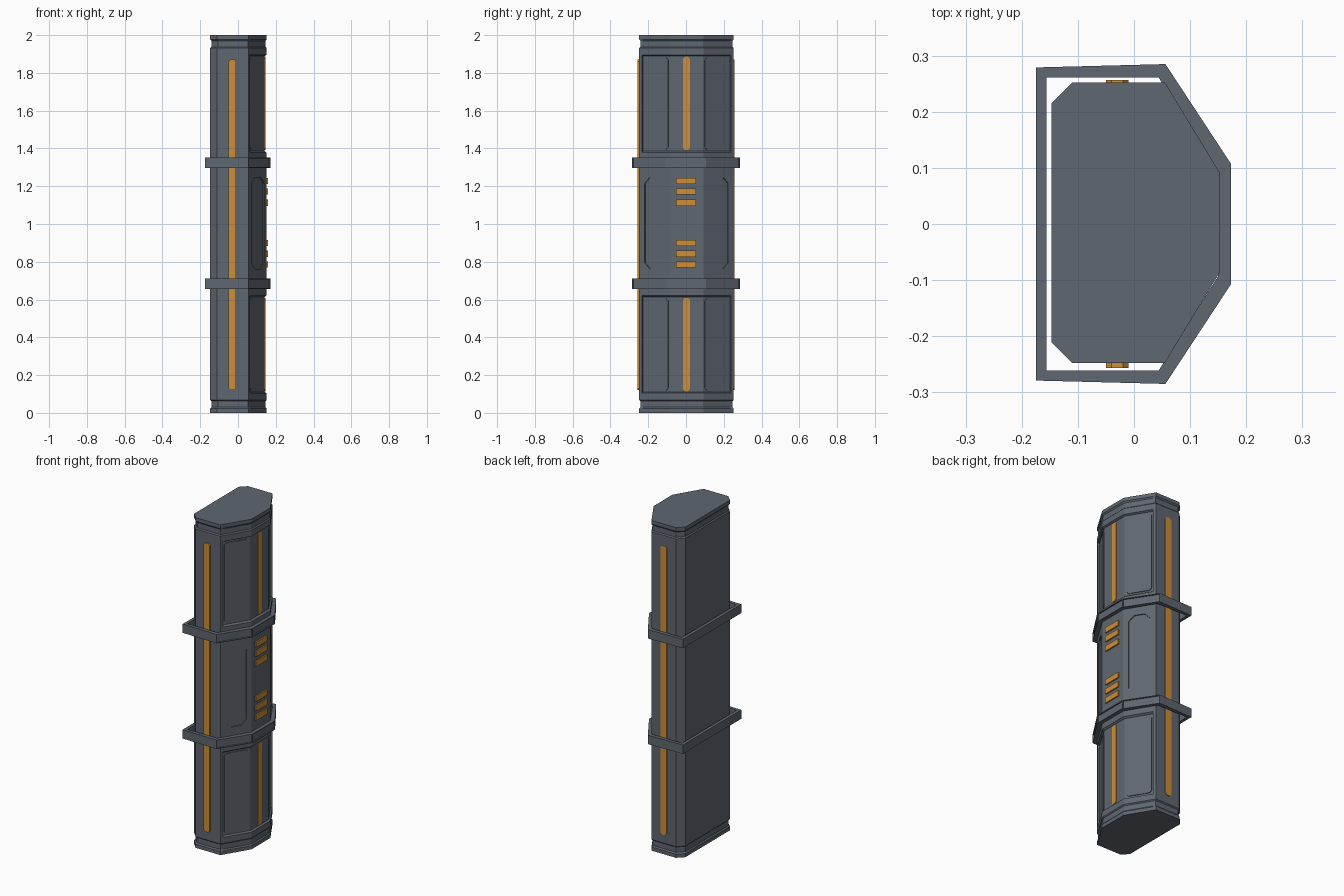
import bpy, bmesh, math
from mathutils import Vector, Matrix

if "Cube" in bpy.data.objects:
    bpy.data.objects.remove(bpy.data.objects["Cube"])

OFF = 0.0025  # the body sits slightly off the clamp centre in y


def material(name, col):
    m = bpy.data.materials.new(name)
    m.diffuse_color = (*col, 1)
    m.use_nodes = True
    m.node_tree.nodes["Principled BSDF"].inputs["Base Color"].default_value = m.diffuse_color
    return m


GREY = material("slate grey", (0.115, 0.135, 0.16))
ORANGE = material("amber orange", (0.62, 0.27, 0.035))


def finish(bm, name, mat):
    bmesh.ops.remove_doubles(bm, verts=bm.verts, dist=1e-5)
    bmesh.ops.recalc_face_normals(bm, faces=bm.faces)
    me = bpy.data.meshes.new(name)
    bm.to_mesh(me)
    bm.free()
    me.materials.append(mat)
    ob = bpy.data.objects.new(name, me)
    bpy.context.collection.objects.link(ob)
    return ob


def plate(name, mat, centre, normal, w, h, depth, ch, sink=0.004):
    """Upright chamfered plate on a face, rising depth above it."""
    n = Vector(normal).normalized()
    u = Vector((0, 0, 1)).cross(n)
    a, b = w / 2, h / 2
    pts = [(-a + ch, -b), (a - ch, -b), (a, -b + ch), (a, b - ch),
           (a - ch, b), (-a + ch, b), (-a, b - ch), (-a, -b + ch)]
    bm = bmesh.new()
    rings = [[bm.verts.new(Vector(centre) + u * p + Vector((0, 0, q)) + n * d)
              for p, q in pts] for d in (-sink, depth)]
    for r in rings:
        bm.faces.new(r)
    for i in range(8):
        j = (i + 1) % 8
        bm.faces.new((rings[0][i], rings[0][j], rings[1][j], rings[1][i]))
    return finish(bm, name, mat)


# slanted face of the body: from A (side) to B (front)
A, B = Vector((0.055, 0.25)), Vector((0.152, 0.09))
T = (B - A).normalized()
N = Vector((-T.y, T.x))


def profile(d, r):
    """Half section; d shrinks everything, r sinks the panel pocket."""
    p1 = A + T * 0.017
    p2 = p1 - N * r
    fx = B.x - r
    b = p2 + T * ((fx - p2.x) / T.x)
    half = [(-0.147, 0.213), (-0.11, 0.25), tuple(A), tuple(p1), tuple(p2), tuple(b)]
    half = [(x * (1 - d / 0.15), y * (1 - d / 0.25)) for x, y in half]
    return half + [(x, -y) for x, y in reversed(half)]


# body: stacked sections with end grooves and two sunken panel zones
D, R = 0.006, 0.011
low = [(0, 0, 0), (0.022, 0, 0), (0.03, D, 0), (0.062, D, 0), (0.068, 0, 0),
       (0.104, 0, 0), (0.11, 0, R), (0.614, 0, R), (0.622, 0, 0)]
levels = low + [(2 - z, d, r) for z, d, r in reversed(low)]
bm = bmesh.new()
rings = [[bm.verts.new((x, y + OFF, z)) for x, y in profile(d, r)] for z, d, r in levels]
for lo, hi in zip(rings, rings[1:]):
    for i in range(12):
        j = (i + 1) % 12
        bm.faces.new((lo[i], lo[j], hi[j], hi[i]))
bm.faces.new(rings[0])
bm.faces.new(rings[-1])
body = finish(bm, "pillar_body", GREY)

for s in (1, -1):
    side = "left" if s > 0 else "right"
    n = (N.x, s * N.y, 0)
    # sunken pill panels in the middle
    m = A + T * ((0.168 - A.y) / T.y)
    cut = plate("pill_cutter_" + side, GREY, (m.x, s * m.y + OFF, 1.005), n,
                0.124, 0.485, 0.02, 0.032, sink=0.006)
    cut.hide_render = True
    cut.hide_viewport = True
    mod = body.modifiers.new("pill_recess_" + side, 'BOOLEAN')
    mod.object = cut
    mod.operation = 'DIFFERENCE'
    mod.solver = 'EXACT'
    # raised plates inside the pockets
    f = A + T * ((0.164 - A.y) / T.y) - N * R
    for z in (0.362, 1.638):
        plate("slant_panel_" + side, GREY, (f.x, s * f.y + OFF, z), n, 0.145, 0.485, 0.004, 0.012)
    # long light strip on each side
    plate("side_light_" + side, ORANGE, (-0.03, s * 0.25 + OFF, 0.995), (0, s, 0),
          0.04, 1.75, 0.007 - s * OFF, 0.01)

# front light strips and short vent bars
for z in (0.362, 1.638):
    plate("front_light", ORANGE, (B.x - R, OFF, z), (1, 0, 0), 0.036, 0.495, 0.004, 0.009)
for z in (0.785, 0.842, 0.9, 1.112, 1.172, 1.228):
    plate("front_bar", ORANGE, (B.x, 0, z), (1, 0, 0), 0.108, 0.033, 0.008, 0.0005)

# clamp rings with channelled slanted and front faces
outer = [(-0.175, 0.279), (0.056, 0.285), (0.173, 0.107)]
inner = [(-0.156, 0.261), (0.044, 0.261), (0.15, 0.093)]
for name, z0, z1 in (("lower_clamp", 0.657, 0.711), ("upper_clamp", 1.297, 1.351)):
    bm = bmesh.new()
    loops = []
    for half in (outer, inner):
        full = half + [(x, -y) for x, y in reversed(half)]
        for z in (z0, z1):
            loops.append([bm.verts.new((x, y, z)) for x, y in full])
    ob, ot, ib, it = loops
    channel = []
    for i in range(6):
        j = (i + 1) % 6
        face = bm.faces.new((ob[i], ob[j], ot[j], ot[i]))
        if i in (1, 2, 3):
            channel.append(face)
        bm.faces.new((ib[i], ib[j], it[j], it[i]))
        bm.faces.new((ob[i], ob[j], ib[j], ib[i]))
        bm.faces.new((ot[i], ot[j], it[j], it[i]))
    bmesh.ops.recalc_face_normals(bm, faces=bm.faces)
    bmesh.ops.inset_individual(bm, faces=channel, thickness=0.006, depth=0)
    bmesh.ops.inset_individual(bm, faces=channel, thickness=0.001, depth=-0.006)
    finish(bm, name, GREY)
